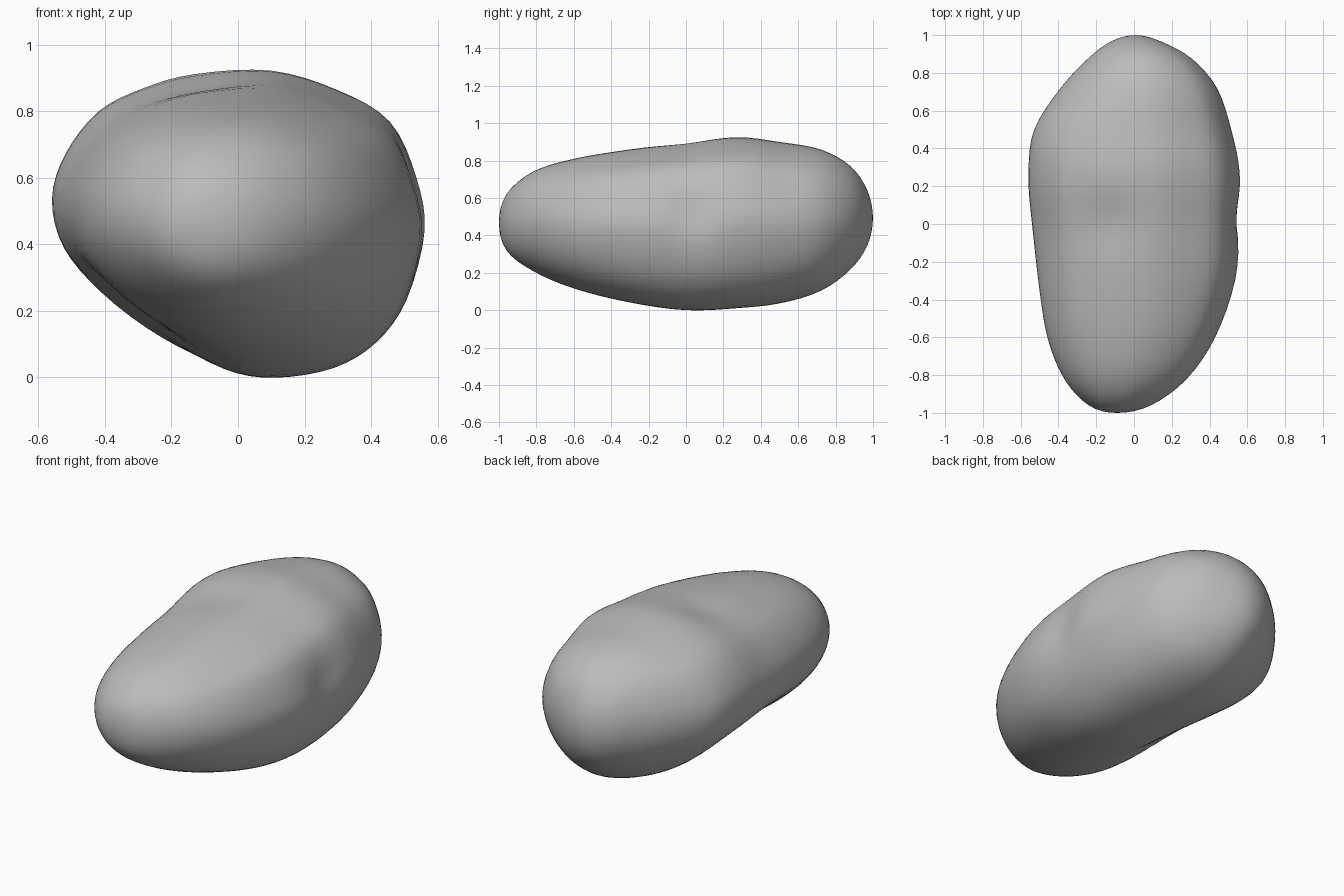
import bpy
import bmesh
import math
from mathutils import Vector

# Remove the default cube
default_cube = bpy.data.objects.get("Cube")
if default_cube:
    bpy.data.objects.remove(default_cube, do_unlink=True)

# Stations along the length: y, x min, x max, z min, z max
STATIONS = [
    (-1, -.09, -.09, .47, .47),
    (-.96, -.24, .09, .32, .62),
    (-.82, -.37, .28, .21, .74),
    (-.6, -.46, .43, .115, .81),
    (-.3, -.51, .535, .04, .86),
    (0, -.545, .56, 0, .895),
    (.27, -.56, .56, .01, .925),
    (.5, -.53, .515, .035, .9),
    (.72, -.39, .44, .1, .86),
    (.88, -.24, .305, .21, .77),
    (.97, -.115, .14, .34, .64),
    (1, .01, .01, .49, .49),
]

# Lopsided cross-section, anticlockwise from the widest point at +x
SECTION = [
    (.555, .44), (.53, .6), (.45, .77), (.3, .86), (.1, .92),
    (-.13, .91), (-.28, .87), (-.42, .8), (-.52, .67), (-.56, .53),
    (-.52, .38), (-.4, .25), (-.22, .115), (-.05, .025), (.1, 0),
    (.28, .03), (.41, .11), (.5, .24),
]

# Soft hollows: centre, radii, depth
HOLLOWS = [
    ((-.13, 0, .9), (.15, .14, .3), .02),
    ((.56, .04, .51), (.2, .11, .13), .03),
    ((-.45, -.08, .75), (.25, .2, .25), .012),
    ((-.35, -.05, .2), (.25, .25, .2), .03),
    ((.25, .9, .25), (.2, .2, .2), .015),
]

STEPS = 4
FRONT_ROUNDING, BACK_ROUNDING = 2.5, 1.5


def spline(a, b, c, d, t):
    """Smooth curve from b to c."""
    return tuple(
        q + t / 2 * (r - p + t * (2 * p - 5 * q + 4 * r - s + t * (3 * (q - r) + s - p)))
        for p, q, r, s in zip(a, b, c, d)
    )


def mirrored(station):
    """Swap the two sides so the curve rounds over at a tip."""
    y, left, right, low, high = station
    return (y, right, left, high, low)


def dense_section():
    n = len(SECTION)
    points = []
    for i in range(n):
        neighbours = [SECTION[(i + k) % n] for k in (-1, 0, 1, 2)]
        points += [spline(*neighbours, s / STEPS) for s in range(STEPS)]
    xs, zs = zip(*points)
    return [
        ((x - min(xs)) / (max(xs) - min(xs)), (z - min(zs)) / (max(zs) - min(zs)))
        for x, z in points
    ]


def dense_stations():
    line = [mirrored(STATIONS[1])] + STATIONS + [mirrored(STATIONS[-2])]
    out = []
    for i in range(1, len(line) - 2):
        out += [spline(*line[i - 1:i + 3], s / STEPS) for s in range(STEPS)]
    return out[1:]


def rounded(section, y):
    """Blend the section into a plain oval towards the two ends."""
    rate = FRONT_ROUNDING if y < 0 else BACK_ROUNDING
    weight = 1 - math.exp(-rate * y * y)
    points = []
    for u, v in section:
        angle = math.atan2(v - .5, u - .5)
        oval = Vector((.5 + .5 * math.cos(angle), .5 + .5 * math.sin(angle)))
        points.append(Vector((u, v)).lerp(oval, weight))
    return points


def build_stone():
    bm = bmesh.new()
    section = dense_section()
    rings = []
    for y, left, right, low, high in dense_stations():
        rings.append([
            bm.verts.new((left + u * (right - left), y, low + v * (high - low)))
            for u, v in rounded(section, y)
        ])
    count = len(section)
    for near, far in zip(rings, rings[1:]):
        for i in range(count):
            j = (i + 1) % count
            bm.faces.new((near[i], near[j], far[j], far[i]))
    # Rounded tips
    for ring, station in ((rings[0], STATIONS[0]), (rings[-1], STATIONS[-1])):
        y, x, _, z, _ = station
        tip = bm.verts.new((x, y, z))
        for i in range(count):
            bm.faces.new((ring[i], ring[(i + 1) % count], tip))
    bmesh.ops.recalc_face_normals(bm, faces=bm.faces[:])
    bm.normal_update()

    # Press the hollows inward
    moves = []
    for vert in bm.verts:
        depth = 0
        for centre, radii, amount in HOLLOWS:
            offset = vert.co - Vector(centre)
            depth += amount * math.exp(-sum((o / r) ** 2 for o, r in zip(offset, radii)))
        moves.append((vert, vert.normal * depth))
    for vert, move in moves:
        vert.co -= move

    mesh = bpy.data.meshes.new("stone")
    bm.to_mesh(mesh)
    bm.free()
    mesh.shade_smooth()
    stone = bpy.data.objects.new("stone", mesh)
    bpy.context.collection.objects.link(stone)
    return stone


def make_material(name, colour):
    material = bpy.data.materials.new(name)
    material.use_nodes = True
    material.diffuse_color = colour
    material.node_tree.nodes["Principled BSDF"].inputs["Base Color"].default_value = colour
    return material


stone = build_stone()
stone.data.materials.append(make_material("stone grey", (.5, .5, .5, 1)))
